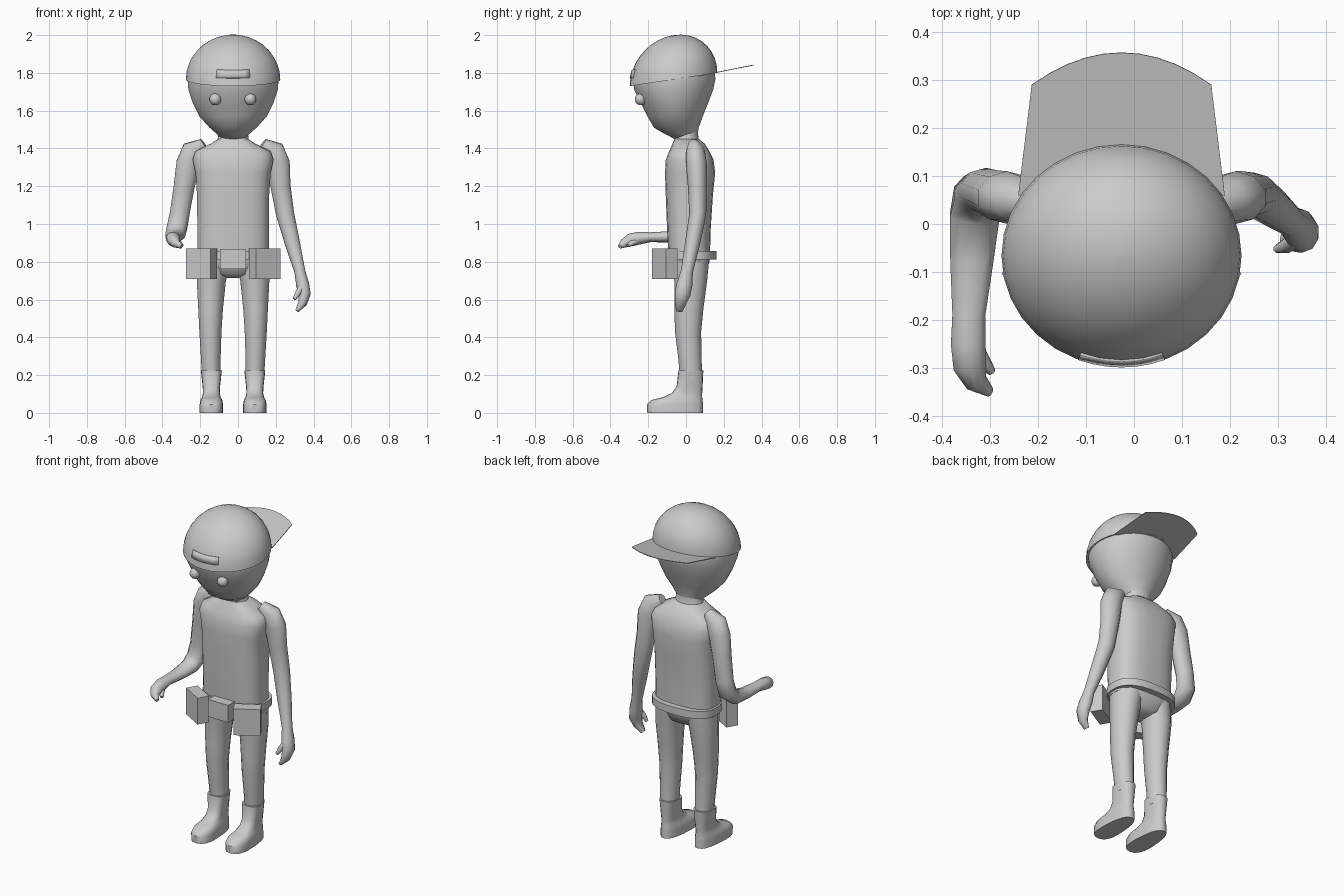
import bpy, bmesh, math
from mathutils import Vector, Matrix

if "Cube" in bpy.data.objects:
    bpy.data.objects.remove(bpy.data.objects["Cube"])

CX = -0.026  # body centre line
GREY = (0.6, 0.6, 0.6, 1)
mat = bpy.data.materials.new("plain grey")
mat.use_nodes = True
mat.diffuse_color = GREY
mat.node_tree.nodes["Principled BSDF"].inputs["Base Color"].default_value = GREY


def finish(name, bm, angle=45):
    bmesh.ops.recalc_face_normals(bm, faces=bm.faces)
    mesh = bpy.data.meshes.new(name)
    bm.to_mesh(mesh)
    bm.free()
    mesh.materials.append(mat)
    ob = bpy.data.objects.new(name, mesh)
    bpy.context.collection.objects.link(ob)
    bpy.ops.object.select_all(action='DESELECT')
    ob.select_set(True)
    bpy.context.view_layer.objects.active = ob
    if angle:
        bpy.ops.object.shade_smooth_by_angle(angle=math.radians(angle))
    return ob


def skin(name, rings, angle=45):
    """Bridge a list of equal point rings and cap both ends."""
    bm = bmesh.new()
    vs = [[bm.verts.new(p) for p in ring] for ring in rings]
    n = len(vs[0])
    for a, b in zip(vs, vs[1:]):
        for i in range(n):
            bm.faces.new((a[i], a[(i + 1) % n], b[(i + 1) % n], b[i]))
    bm.faces.new(vs[0])
    bm.faces.new(vs[-1])
    return finish(name, bm, angle)


def oval(n, power):
    pts = []
    for i in range(n):
        a = 2 * math.pi * (i + 0.5) / n
        c, s = math.cos(a), math.sin(a)
        pts.append((math.copysign(abs(c) ** (2 / power), c),
                    math.copysign(abs(s) ** (2 / power), s)))
    return pts


def stack(name, sections, n=20, power=2.0, taper=0.0, angle=45):
    """Level rings: centre x, half width, front y, back y, height."""
    rings = []
    for x, rx, front, back, z in sections:
        cy, ry = (front + back) / 2, (back - front) / 2
        rings.append([(x + rx * u * (1 - taper * v), cy + ry * v, z)
                      for u, v in oval(n, power)])
    return skin(name, rings, angle)


def limb(name, path, n=10):
    """Rings square to a path: x, y, z, radius across x, other radius."""
    pts = [Vector(p[:3]) for p in path]
    rings = []
    for i, p in enumerate(path):
        t = (pts[min(i + 1, len(pts) - 1)] - pts[max(i - 1, 0)]).normalized()
        v = t.cross(Vector((1, 0, 0))).normalized()
        u = v.cross(t)
        rings.append([pts[i] + u * a * p[3] + v * b * p[4] for a, b in oval(n, 2)])
    return skin(name, rings, 50)


def box(name, x, y, z, size, turn=0):
    bm = bmesh.new()
    bmesh.ops.create_cube(bm, size=1, matrix=Matrix.Translation((x, y, z))
                          @ Matrix.Rotation(math.radians(turn), 4, 'Z')
                          @ Matrix.Diagonal((*size, 1)))
    return finish(name, bm, 0)


def solidify(ob, thickness):
    m = ob.modifiers.new("thickness", 'SOLIDIFY')
    m.thickness = thickness
    m.offset = 0


# Head and neck
stack("head", [(CX, .06, -.06, .06, 1.45), (CX, .085, -.11, .062, 1.475),
               (CX, .125, -.17, .068, 1.51), (CX, .18, -.205, .09, 1.57),
               (CX, .215, -.24, .118, 1.64), (CX, .238, -.275, .145, 1.71),
               (CX, .243, -.285, .157, 1.77), (CX, .235, -.27, .15, 1.83)], n=28)
stack("neck", [(CX, .11, -.07, .09, 1.40), (CX, .083, -.062, .068, 1.44),
               (CX, .08, -.06, .064, 1.49)])
for side, x in (("right", -.12), ("left", .065)):
    bm = bmesh.new()
    bmesh.ops.create_uvsphere(bm, u_segments=16, v_segments=10, radius=.031,
                              matrix=Matrix.Translation((x, -.24, 1.66)))
    finish(side + "_eye", bm)


# Backwards cap: a dome with a tilted rim
def cap_point(a, lift, grow=1.0):
    x, y = math.sin(a) * math.cos(lift), -math.cos(a) * math.cos(lift)
    return (CX + .25 * grow * x, -.066 + .232 * grow * y,
            1.765 + .235 * math.sin(lift) + .035 * y)


skin("cap", [[cap_point(2 * math.pi * i / 32, math.pi / 2 * k / 9.05)
              for i in range(32)] for k in range(10)])

bm = bmesh.new()
cols = [[bm.verts.new(cap_point(-.37 + .74 * i / 6, lift, 1.006))
         for lift in (.175, .36)] for i in range(7)]
for a, b in zip(cols, cols[1:]):
    bm.faces.new((a[0], b[0], b[1], a[1]))
solidify(finish("cap_front_panel", bm), .006)

# Flat brim at the back
bm = bmesh.new()
outline = [(-.215, .06), (.215, .06)]
outline += [(.187 * math.cos(math.pi * i / 10) , .29 + .067 * math.sin(math.pi * i / 10))
            for i in range(11)]
outline[2:] = [(.187 - .374 * i / 10, .29 + .067 * (1 - (i / 5 - 1) ** 2)) for i in range(11)]
bm.faces.new([bm.verts.new((CX + x, y, 1.77 + .2 * y)) for x, y in outline])
solidify(finish("cap_brim", bm, 0), .004)

# Torso and pelvis
stack("torso", [(CX, .19, -.093, .128, .82), (CX, .19, -.1, .13, .95),
                (CX, .192, -.108, .143, 1.15), (CX, .2, -.112, .155, 1.27),
                (CX, .215, -.108, .147, 1.34), (CX, .2, -.09, .125, 1.385),
                (CX, .12, -.072, .1, 1.425), (CX, .08, -.06, .07, 1.45)],
      n=24, power=2.8)
stack("pelvis", [(CX, .19, -.09, .128, .86), (CX, .19, -.085, .126, .8),
                 (CX, .11, -.06, .1, .735), (CX, .03, -.02, .06, .715)],
      n=24, power=2.6)

# Belt and pouches
stack("belt", [(CX, .203, -.105, .163, .812), (CX, .203, -.105, .163, .857)],
      n=24, power=2.5, angle=40)
for side, s in (("right", -1), ("left", 1)):
    box(side + "_pouch", CX + s * .1675, -.112, .79, (.15, .07, .16), s * 30)
box("buckle_pouch", CX, -.125, .815, (.136, .06, .105))

# Legs and boots
for side, s in (("right", -1), ("left", 1)):
    x = CX + s * .115
    stack(side + "_leg", [(x - s * .02, .094, -.082, .124, .83),
                          (x, .079, -.062, .112, .7),
                          (x + s * .004, .067, -.062, .092, .55),
                          (x + s * .005, .06, -.058, .08, .43),
                          (x + s * .003, .053, -.04, .083, .28),
                          (x, .05, -.032, .085, .18)], n=14)
    stack(side + "_boot", [(x, .06, -.205, .09, 0), (x, .06, -.207, .09, .045),
                           (x, .056, -.185, .088, .068), (x, .048, -.125, .086, .082),
                           (x, .043, -.075, .086, .105), (x, .045, -.05, .088, .14),
                           (x, .054, -.04, .092, .225)],
          n=18, power=2.6, taper=.16, angle=40)

# Hanging left arm
limb("left_arm", [(.13, .04, 1.425, .03, .03), (.185, .05, 1.385, .065, .05),
                  (.212, .055, 1.32, .066, .055), (.225, .06, 1.2, .056, .05),
                  (.25, .062, 1.05, .05, .045), (.288, .035, .9, .042, .04),
                  (.327, .005, .75, .03, .032), (.342, -.008, .68, .036, .042),
                  (.352, -.018, .63, .034, .042), (.342, -.03, .58, .024, .03),
                  (.312, -.035, .54, .01, .018)])
limb("left_thumb", [(.34, -.03, .67, .018, .018), (.318, -.045, .635, .016, .016),
                    (.298, -.052, .602, .009, .009)], n=8)

# Right arm with the forearm held forward
limb("right_arm", [(-.18, .04, 1.425, .03, .03), (-.238, .05, 1.385, .065, .05),
                   (-.264, .055, 1.32, .066, .055), (-.285, .062, 1.2, .058, .05),
                   (-.308, .07, 1.06, .055, .047), (-.322, .06, .985, .056, .05),
                   (-.332, .015, .943, .054, .04), (-.338, -.08, .932, .047, .03),
                   (-.344, -.19, .93, .036, .026), (-.345, -.25, .925, .038, .034),
                   (-.342, -.295, .915, .036, .034), (-.328, -.33, .897, .024, .024),
                   (-.3, -.35, .88, .01, .012)])
limb("right_thumb", [(-.335, -.25, .915, .018, .018), (-.315, -.285, .9, .016, .016),
                     (-.296, -.308, .885, .009, .009)], n=8)
